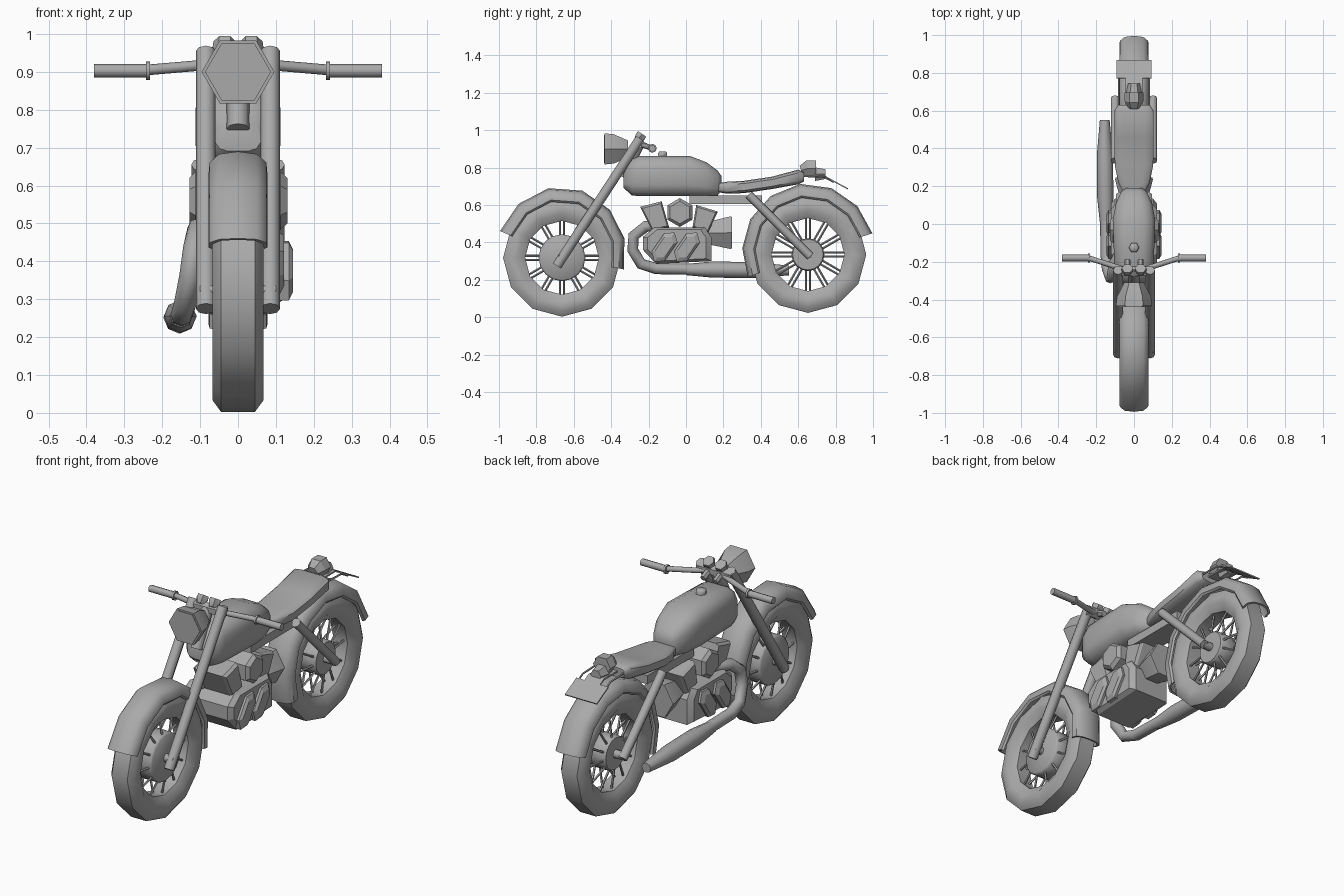
import bpy, bmesh, math
from mathutils import Vector

if "Cube" in bpy.data.objects:
    bpy.data.objects.remove(bpy.data.objects["Cube"])

grey = bpy.data.materials.new("plain_grey")
grey.diffuse_color = (0.40, 0.40, 0.40, 1)
grey.use_nodes = True
grey.node_tree.nodes["Principled BSDF"].inputs["Base Color"].default_value = grey.diffuse_color


def finish(name, verts, faces, angle=40):
    """Make an object with clean normals and edge-aware smoothing."""
    me = bpy.data.meshes.new(name)
    me.from_pydata([tuple(v) for v in verts], [], faces)
    bm = bmesh.new()
    bm.from_mesh(me)
    bmesh.ops.recalc_face_normals(bm, faces=bm.faces)
    bm.to_mesh(me)
    bm.free()
    me.materials.append(grey)
    ob = bpy.data.objects.new(name, me)
    bpy.context.collection.objects.link(ob)
    bpy.ops.object.select_all(action='DESELECT')
    ob.select_set(True)
    bpy.context.view_layer.objects.active = ob
    bpy.ops.object.shade_smooth_by_angle(angle=math.radians(angle))
    return ob


def loft(name, rings, closed=False, angle=40):
    """Skin equal rings of points; cap the ends unless closed."""
    n, m = len(rings[0]), len(rings)
    verts = [p for r in rings for p in r]
    faces = []
    for i in range(m if closed else m - 1):
        a, b = i * n, (i + 1) % m * n
        faces += [(a + j, a + (j + 1) % n, b + (j + 1) % n, b + j) for j in range(n)]
    if not closed:
        faces += [tuple(range(n)), tuple(range((m - 1) * n, m * n))]
    return finish(name, verts, faces, angle)


def tube(name, path, radii, sides=8, ref=(1, 0, 0), angle=50):
    """Sweep a polygon of changing radius along a path."""
    path, ref = [Vector(p) for p in path], Vector(ref)
    if not isinstance(radii, (list, tuple)):
        radii = [radii] * len(path)
    rings, last = [], len(path) - 1
    for i, p in enumerate(path):
        d = Vector((0, 0, 0))
        if i > 0:
            d += (p - path[i - 1]).normalized()
        if i < last:
            d += (path[i + 1] - p).normalized()
        d.normalize()
        u = (ref - d * ref.dot(d)).normalized()
        v = d.cross(u)
        rings.append([p + radii[i] * (u * math.cos(t) + v * math.sin(t))
                      for t in (math.tau * k / sides for k in range(sides))])
    return loft(name, rings, angle=angle)


def block(name, outline, levels):
    """Extrude a (y, z) outline across x; levels are (x, scale)."""
    cy = sum(p[0] for p in outline) / len(outline)
    cz = sum(p[1] for p in outline) / len(outline)
    return loft(name, [[(x, cy + (y - cy) * s, cz + (z - cz) * s) for y, z in outline]
                       for x, s in levels], angle=25)


def body(name, sections, power=0.6, sides=12):
    """Rounded body along y from (y, bottom, top, half_width)."""
    def rnd(c):
        return math.copysign(abs(c) ** power, c)
    ts = [math.tau * (k + 0.5) / sides for k in range(sides)]
    return loft(name, [[(w * rnd(math.cos(t)), y, (a + b) / 2 + (b - a) / 2 * rnd(math.sin(t)))
                        for t in ts] for y, a, b, w in sections], angle=45)


def wheel(name, cy, cz, hub_r, grow):
    """Tyre, hub, axle and paired spokes."""
    half = [(.045, .315), (.067, .285), (.067, .24), (.04, .197)]
    section = half + [(-x, r) for x, r in reversed(half)]
    loft(name + "_tyre", [[(x, cy + r * grow * math.cos(t), cz + r * grow * math.sin(t))
                           for x, r in section]
                          for t in (math.tau * k / 12 for k in range(12))], closed=True, angle=45)
    tube(name + "_hub", [(-.05, cy, cz), (-.042, cy, cz), (.042, cy, cz), (.05, cy, cz)],
         [hub_r * .93, hub_r, hub_r, hub_r * .93], 16, (0, 0, 1))
    tube(name + "_axle", [(-.1, cy, cz), (.1, cy, cz)], .022, 8, (0, 0, 1))
    for k in range(12):
        t = math.tau * k / 12
        d, n = (math.cos(t), math.sin(t)), (-math.sin(t), math.cos(t))
        for s in (-1, 1):
            ends = [(s * x, cy + d[0] * r + n[0] * s * .011, cz + d[1] * r + n[1] * s * .011)
                    for x, r in ((.035, hub_r * .9), (.015, .215))]
            tube(name + "_spoke", ends, .006, 5)


def fender(name, cy, cz, start, end, r_start, r_end, steps):
    """Thin rounded guard swept round the wheel, tighter toward its ends."""
    outer = [(-.078, .315), (-.075, .35), (-.05, .373), (0, .38), (.05, .373), (.075, .35), (.078, .315)]
    section = outer + [(x * .88, r - .01) for x, r in reversed(outer)]
    rings = []
    for k in range(steps + 1):
        a = start + (end - start) * k / steps
        edge, rad = (start, r_start) if a > 90 else (end, r_end)
        s = 1 + (rad / .38 - 1) * abs((a - 90) / (edge - 90))
        t = math.radians(a)
        rings.append([(x, cy + r * s * math.cos(t), cz + r * s * math.sin(t)) for x, r in section])
    loft(name, rings, angle=45)


# Wheels and fenders
wheel("front_wheel", -.663, .318, .125, 1)
wheel("rear_wheel", .652, .335, .088, .99)
fender("front_fender", -.663, .32, 157, -11, .36, .337, 6)
fender("rear_fender", .652, .337, 201, 18, .344, .362, 7)

# Tank with filler cap
body("fuel_tank", [(-.333, .69, .77, .06), (-.29, .65, .845, .095), (-.25, .645, .865, .105),
                   (.02, .645, .865, .115), (.11, .645, .83, .098), (.17, .65, .785, .07),
                   (.19, .68, .755, .045)])
tube("filler_cap", [(0, -.125, .855), (0, -.125, .878), (0, -.125, .886)], [.028, .028, .02], 6)

# Seat and frame rail
body("seat", [(.16, .67, .715, .055), (.22, .66, .725, .085), (.31, .663, .73, .103),
              (.46, .685, .752, .106), (.60, .71, .79, .106), (.63, .725, .775, .085)], .45)
block("frame_rail", [(.02, .605), (.405, .605), (.405, .65), (.02, .65)], [(-.06, 1), (.06, 1)])
tube("steering_neck", [(0, -.34, .75), (0, -.25, .93)], .03)

# Forks and rear struts
for s in (-1, 1):
    tube("front_fork", [(s * .085, -.69, .275), (s * .085, -.245, .955)], .026)
    tube("rear_strut", [(s * .1, .335, .655), (s * .1, .665, .325)], .023)
tube("fork_clamp", [(-.1, -.25, .93), (.1, -.25, .93)], .028, 6, (0, 0, 1))

# Headlight: six-sided cup with inset lens
tube("headlight", [(0, -.425, .9), (0, -.435, .9), (0, -.435, .9), (0, -.385, .9), (0, -.31, .9)][1:2]
     + [(0, -.385, .9), (0, -.31, .9)], [.096, .09, .052], 6)
tube("headlight_lens", [(0, -.43, .9), (0, -.439, .9)], [.087, .087], 6)

# Handlebar, grips and gauges
tube("handlebar", [(-.24, -.18, .905), (-.1, -.225, .917), (-.05, -.24, .925),
                   (.05, -.24, .925), (.1, -.225, .917), (.24, -.18, .905)], .014, 8, (0, 0, 1))
for s in (-1, 1):
    tube("grip", [(s * .235, -.18, .903), (s * .38, -.18, .903)], .018, 8, (0, 0, 1))
    tube("grip_collar", [(s * .232, -.18, .903), (s * .243, -.18, .903)], .024, 8, (0, 0, 1))
    tube("bar_riser", [(s * .035, -.255, .935), (s * .035, -.19, .905)], .016, 6)
    tube("gauge", [(s * .035, -.262, .945), (s * .035, -.245, .965), (s * .035, -.235, .98)],
         [.02, .032, .03], 6)

# Engine case with slanted side covers
block("engine_case", [(-.23, .43), (-.17, .48), (.1, .48), (.135, .43), (.135, .30), (-.16, .285), (-.23, .36)],
      [(-.122, .86), (-.1, 1), (.1, 1), (.122, .86)])
d, n = Vector((.568, .823)), Vector((.823, -.568))
for cy in (-.115, .005):
    c = Vector((cy, .375))
    oval = [c + d * a + n * b for a, b in ((.095, 0), (.06, .043), (-.06, .043),
                                           (-.095, 0), (-.06, -.043), (.06, -.043))]
    for s in (-1, 1):
        block("engine_cover", oval, [(s * .1, 1), (s * .134, 1), (s * .145, .72)])

# Vee cylinders and air cleaner
block("front_cylinder", [(-.245, .59), (-.13, .62), (-.09, .48), (-.18, .46)],
      [(-.095, .85), (-.08, 1), (.08, 1), (.095, .85)])
block("rear_cylinder", [(.055, .60), (.17, .565), (.115, .445), (.035, .48)],
      [(-.095, .85), (-.08, 1), (.08, 1), (.095, .85)])
tube("air_cleaner", [(-.128, -.033, .56), (-.112, -.033, .56), (.112, -.033, .56), (.13, -.033, .56)],
     [.06, .077, .077, .06], 6, (0, 0, 1), 25)

# Gearbox cone behind the engine
tube("gearbox", [(0, .12, .45), (0, .235, .452), (0, .247, .452)], [.07, .1, .098], 6, (1, 0, 0), 25)

# Exhaust pipe and muffler
tube("exhaust_pipe", [(-.07, -.15, .49), (-.105, -.215, .485), (-.115, -.28, .435), (-.125, -.285, .36),
                      (-.14, -.24, .285), (-.148, -.16, .26), (-.15, .12, .255)], .03)
tube("muffler", [(-.15, .0, .255), (-.152, .14, .255), (-.154, .36, .252), (-.155, .55, .25)],
     [.03, .043, .043, .026], 8)

# Tail lamps and number plate
tube("tail_lamp", [(0, .615, .785), (0, .65, .795), (0, .695, .795)], [.03, .05, .05], 6, (1, 0, 0), 25)
tube("small_tail_lamp", [(0, .69, .765), (0, .745, .765)], [.042, .03], 6, (1, 0, 0), 25)
block("lamp_bracket", [(.58, .75), (.74, .75), (.79, .722), (.795, .728), (.74, .758), (.58, .758)],
      [(-.045, 1), (.045, 1)])
for s in (-1, 1):
    tube("plate_bracket", [(s * .08, .60, .755), (s * .08, .74, .75), (s * .08, .79, .722)], .005, 5)
block("number_plate", [(.77, .734), (.865, .683), (.868, .689), (.773, .74)], [(-.092, 1), (.092, 1)])
